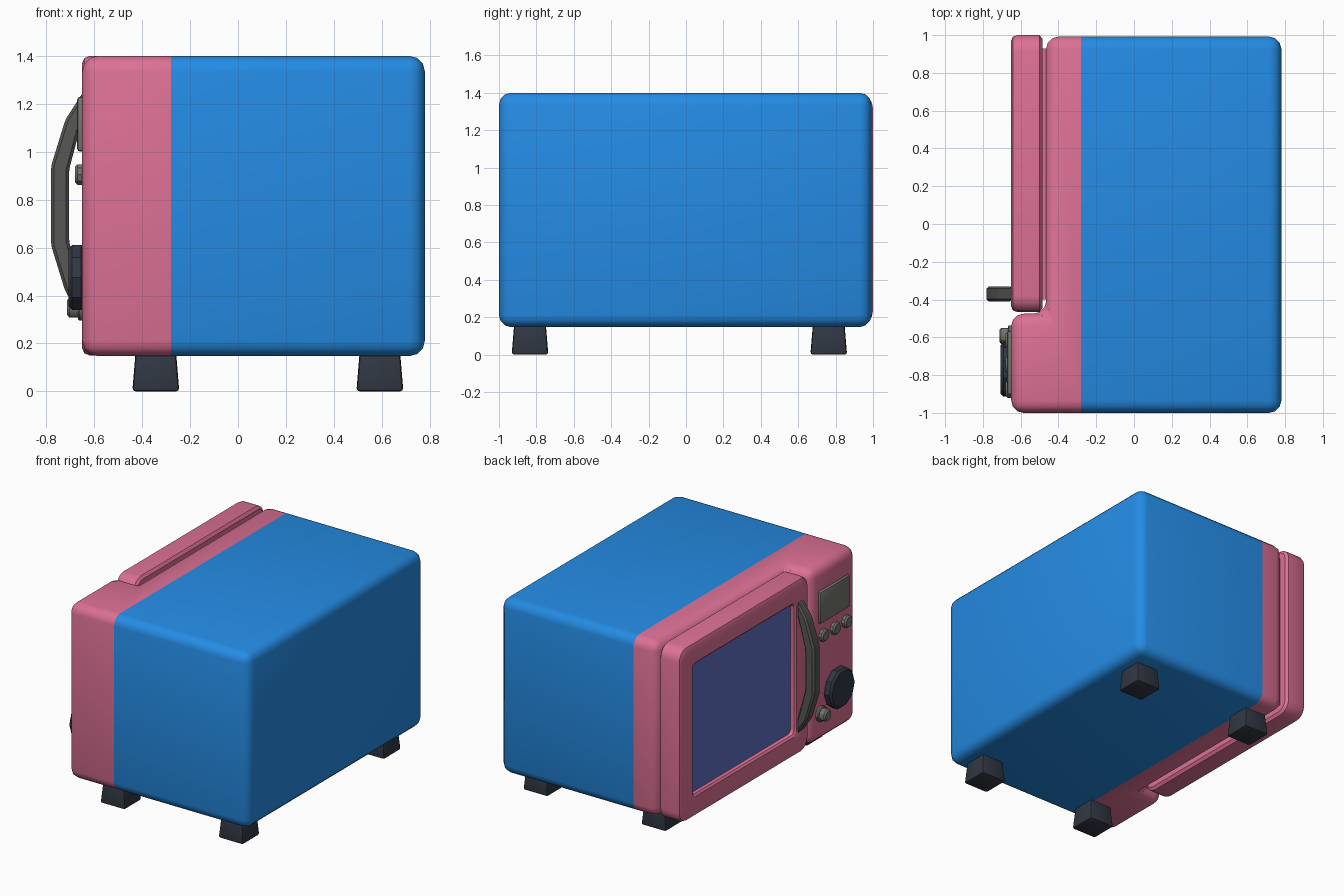
import bpy, bmesh, math
from mathutils import Matrix, Vector

if "Cube" in bpy.data.objects:
    bpy.data.objects.remove(bpy.data.objects["Cube"])


def mat(name, r, g, b):
    m = bpy.data.materials.new(name)
    m.diffuse_color = (r, g, b, 1)
    m.use_nodes = True
    m.node_tree.nodes["Principled BSDF"].inputs["Base Color"].default_value = m.diffuse_color
    return m


BLUE = mat("blue", 0.018, 0.262, 0.78)
PINK = mat("pink", 0.72, 0.165, 0.30)
GLASS = mat("window_blue", 0.114, 0.16, 0.56)
DARK_GREY = mat("dark_grey", 0.095, 0.095, 0.09)
GREY = mat("warm_grey", 0.18, 0.18, 0.16)
SLATE = mat("slate", 0.03, 0.038, 0.055)


def finish(name, bm, mats, angle=35):
    bmesh.ops.recalc_face_normals(bm, faces=bm.faces)
    me = bpy.data.meshes.new(name)
    bm.to_mesh(me)
    bm.free()
    for m in mats:
        me.materials.append(m)
    ob = bpy.data.objects.new(name, me)
    bpy.context.collection.objects.link(ob)
    bpy.ops.object.select_all(action='DESELECT')
    ob.select_set(True)
    bpy.context.view_layer.objects.active = ob
    bpy.ops.object.shade_smooth_by_angle(angle=math.radians(angle))
    return ob


def bevel(bm, width, seg):
    bmesh.ops.bevel(bm, geom=bm.edges[:], offset=width, segments=seg,
                    profile=0.5, affect='EDGES', clamp_overlap=True)


def prism(points, extrude):
    """Closed outline extruded along a vector."""
    bm = bmesh.new()
    f = bm.faces.new([bm.verts.new(p) for p in points])
    r = bmesh.ops.extrude_face_region(bm, geom=[f])
    bmesh.ops.translate(bm, vec=Vector(extrude),
                        verts=[v for v in r['geom'] if isinstance(v, bmesh.types.BMVert)])
    bmesh.ops.recalc_face_normals(bm, faces=bm.faces)
    return bm


def box(name, x, y, z, m, width=0.0, seg=1):
    bm = prism([(x[0], y[0], z[0]), (x[1], y[0], z[0]), (x[1], y[1], z[0]), (x[0], y[1], z[0])],
               (0, 0, z[1] - z[0]))
    if width:
        bevel(bm, width, seg)
    return finish(name, bm, [m])


def disc(name, y, z, r, x0, x1, sides, m, width):
    """Round control standing out of the panel, along x."""
    bm = bmesh.new()
    bmesh.ops.create_cone(bm, cap_ends=True, segments=sides, radius1=r, radius2=r, depth=x1 - x0)
    bmesh.ops.bevel(bm, geom=[e for e in bm.edges if abs(e.verts[0].co.z - e.verts[1].co.z) < 1e-5],
                    offset=width, segments=1, affect='EDGES')
    bm.transform(Matrix.Translation(((x0 + x1) / 2, y, z)) @ Matrix.Rotation(math.pi / 2, 4, 'Y'))
    return finish(name, bm, [m], 30)


# body: L-shaped in plan, blue casing with pink front section
Z0, Z1 = 0.147, 1.4
plan = [(0.78, -1), (0.78, 0.992), (-0.465, 0.992), (-0.465, -0.475), (-0.65, -0.475), (-0.65, -1)]
bm = prism([(x, y, Z0) for x, y in plan], (0, 0, Z1 - Z0))
bevel(bm, 0.065, 3)
SEAM = -0.28
bmesh.ops.bisect_plane(bm, geom=bm.verts[:] + bm.edges[:] + bm.faces[:],
                       plane_co=(SEAM, 0, 0), plane_no=(1, 0, 0))
for f in bm.faces:
    f.material_index = 1 if f.calc_center_median().x < SEAM else 0
finish("body", bm, [BLUE, PINK])

# door: stacked rounded-rectangle rings ending in the recessed window
CY, CZ, HY, HZ = 0.267, 0.775, 0.733, 0.625


def ring(bm, x, inset, seg=4):
    r = max(0.03, 0.085 - inset)
    hy, hz = HY - inset, HZ - inset
    out = []
    for i, (sy, sz) in enumerate([(1, 1), (-1, 1), (-1, -1), (1, -1)]):
        for k in range(seg + 1):
            a = math.pi / 2 * (i + k / seg)
            out.append(bm.verts.new((x, CY + sy * (hy - r) + r * math.cos(a),
                                     CZ + sz * (hz - r) + r * math.sin(a))))
    return out


bm = bmesh.new()
rings = [ring(bm, x, i) for x, i in [(-0.485, 0.02), (-0.50, 0), (-0.62, 0), (-0.641, 0.009),
                                     (-0.65, 0.03), (-0.65, 0.145), (-0.638, 0.158), (-0.615, 0.162)]]
for a, b in zip(rings, rings[1:]):
    n = len(a)
    for k in range(n):
        bm.faces.new((a[k], a[(k + 1) % n], b[(k + 1) % n], b[k]))
bm.faces.new(rings[0])
bm.faces.new(rings[-1]).material_index = 1
finish("door", bm, [PINK, GLASS])

# slab joining door and body
box("door_seal", (-0.50, -0.455), (-0.40, 0.93), (0.215, 1.335), PINK)

# door handle: bowed profile
half = [(-0.645, 0.475), (-0.72, 0.36), (-0.78, 0.165)]
inner = [(-0.705, 0.15), (-0.645, 0.375)]
prof = half + [(x, -z) for x, z in reversed(half)]
prof += [(x, -z) for x, z in reversed(inner)] + inner
bm = prism([(x, -0.41, 0.775 + z) for x, z in prof], (0, 0.08, 0))
bevel(bm, 0.012, 1)
finish("door_handle", bm, [DARK_GREY], 30)

# control panel
box("display", (-0.672, -0.64), (-0.905, -0.565), (1.0, 1.23), GREY, 0.015, 2)
for i, y in enumerate((-0.615, -0.745, -0.875)):
    disc("button_%d" % (i + 1), y, 0.905, 0.045, -0.68, -0.64, 10, GREY, 0.01)
disc("timer_knob", -0.77, 0.475, 0.143, -0.707, -0.64, 10, SLATE, 0.015)
disc("start_button_base", -0.592, 0.35, 0.055, -0.668, -0.64, 12, GREY, 0.006)
disc("start_button", -0.592, 0.35, 0.042, -0.713, -0.65, 12, GREY, 0.01)

# feet: tapered blocks, wider at the floor
for i, x in enumerate((-0.343, 0.592)):
    for j, y in enumerate((-0.834, 0.763)):
        bm = bmesh.new()
        bmesh.ops.create_cube(bm, size=1)
        for v in bm.verts:
            h = 0.098 if v.co.z < 0 else 0.084
            v.co = (x + math.copysign(h, v.co.x), y + math.copysign(h, v.co.y),
                    0.0 if v.co.z < 0 else 0.17)
        bevel(bm, 0.014, 2)
        finish("foot_%d" % (i * 2 + j + 1), bm, [SLATE])
